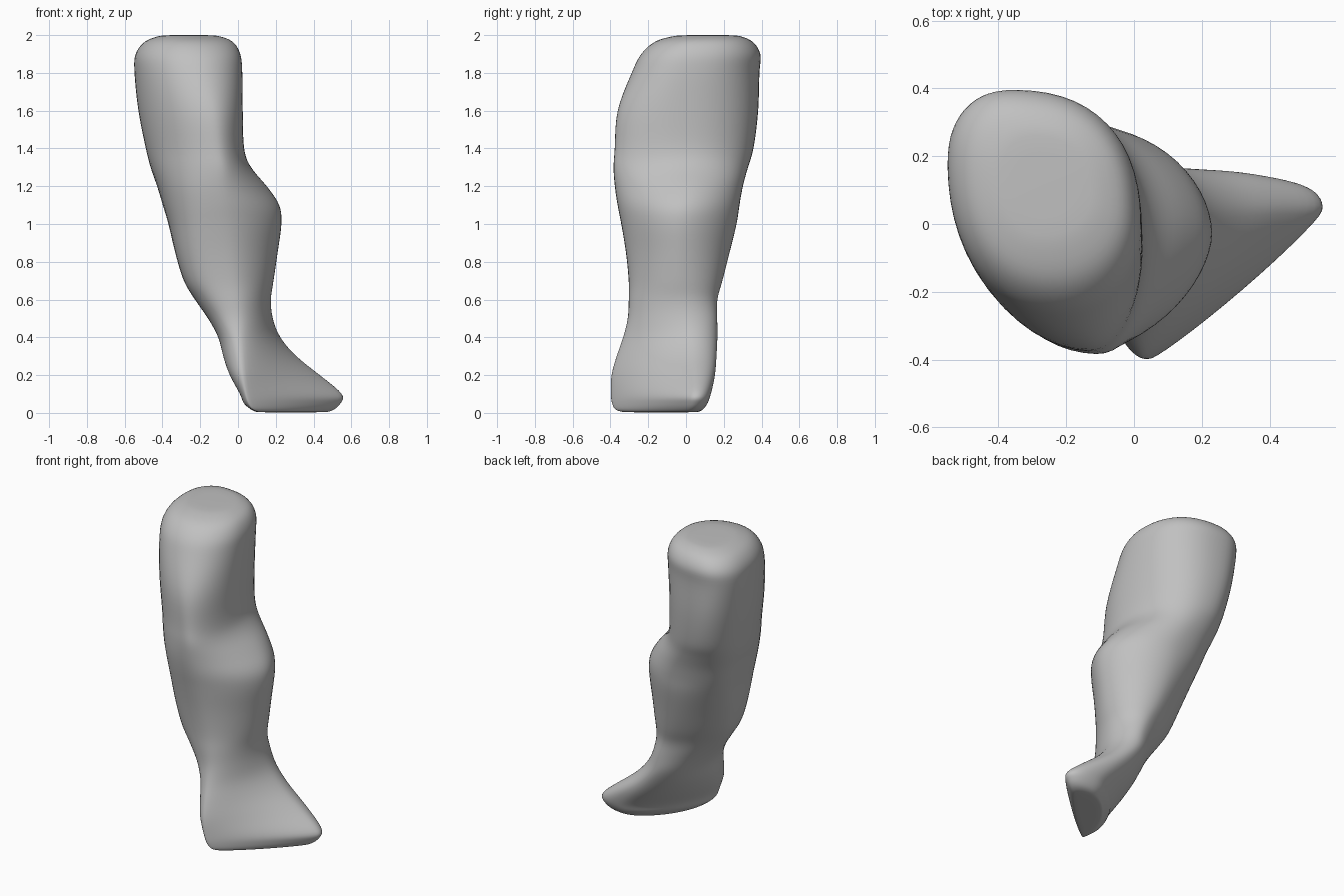
import bpy
import bmesh
from math import cos, sin, pi

cube = bpy.data.objects.get("Cube")
if cube:
    bpy.data.objects.remove(cube, do_unlink=True)

STEPS_UP = 5       # interpolated rings between two sections
STEPS_ROUND = 14   # points in each quarter of a ring

# Outer limits of each section: height, left x, right x, front y, back y
LIMITS = [
    (.003, .1, .47, -.33, .06),
    (.017, .07, .51, -.375, .09),
    (.05, .03, .545, -.393, .115),
    (.1, .01, .555, -.4, .133),
    (.2, -.045, .435, -.397, .155),
    (.3, -.08, .31, -.37, .163),
    (.4, -.105, .225, -.335, .168),
    (.5, -.16, .185, -.31, .167),
    (.6, -.23, .175, -.305, .167),
    (.7, -.29, .19, -.305, .195),
    (.85, -.335, .212, -.32, .233),
    (1, -.37, .233, -.345, .27),
    (1.1, -.4, .222, -.365, .285),
    (1.2, -.43, .155, -.38, .303),
    (1.3, -.465, .07, -.387, .33),
    (1.4, -.49, .033, -.38, .36),
    (1.6, -.53, .027, -.367, .385),
    (1.8, -.55, .025, -.29, .39),
    (1.9, -.545, .015, -.24, .397),
    (1.97, -.49, -.03, -.16, .35),
    (2, -.4, -.12, -.04, .27),
]

# Where the limits are touched: y at left, y at right, x at front, x at back
TOUCH = [
    (-.25, .01, .12, .36),
    (-.28, .025, .08, .38),
    (-.29, .035, .06, .38),
    (-.29, .04, .045, .37),
    (-.25, .045, .03, .28),
    (-.18, .04, .02, .18),
    (-.12, .03, .01, .1),
    (-.08, 0, 0, .07),
    (-.06, -.02, -.02, .03),
    (-.05, -.03, -.04, -.01),
    (-.02, -.03, -.06, -.05),
    (.03, -.03, -.08, -.08),
    (.05, -.02, -.09, -.1),
    (.06, 0, -.1, -.15),
    (.08, -.02, -.1, -.22),
    (.09, -.06, -.12, -.28),
    (.12, -.06, -.15, -.33),
    (.17, -.01, -.21, -.35),
    (.17, .02, -.23, -.35),
    (.16, .05, -.25, -.33),
    (.14, .08, -.27, -.29),
]

# Fullness of the quarters: back right, back left, front left, front right
# (one is a straight line, two an ellipse)
FULLNESS = [
    (2.3, 1.5, 2, 1.1),
    (2.4, 1.5, 2, 1.1),
    (2.5, 1.55, 2, 1.1),
    (2.5, 1.55, 2, 1.1),
    (2.3, 1.65, 2, 1.15),
    (2.1, 1.7, 2, 1.3),
    (2, 1.7, 2.2, 1.5),
    (2, 1.65, 2.4, 1.7),
    (2, 1.55, 2.5, 1.8),
    (2, 1.55, 2.7, 1.75),
    (1.9, 1.7, 2.8, 1.7),
    (1.85, 1.95, 2.7, 1.7),
    (1.85, 2.2, 2.5, 1.7),
    (1.85, 2.3, 2.3, 1.75),
    (2, 2.3, 2.1, 1.85),
    (2.2, 2.3, 1.95, 1.95),
    (2.3, 2.3, 1.9, 2.05),
    (2.3, 2.35, 2.1, 2.1),
    (2.3, 2.35, 2.1, 2.1),
    (2.3, 2.3, 2.1, 2.1),
    (2.3, 2.3, 2.1, 2.1),
]


def blend(a, b, c, d, t):
    """Smooth curve from b to c, guided by the neighbours a and d."""
    return b + t / 2 * (c - a + t * (2 * a - 5 * b + 4 * c - d
                                     + t * (3 * (b - c) + d - a)))


def smooth_sections(rows):
    last = len(rows) - 1
    result = []
    for i in range(last):
        near = [rows[min(max(i + k, 0), last)] for k in (-1, 0, 1, 2)]
        for s in range(STEPS_UP):
            result.append([blend(*v, s / STEPS_UP) for v in zip(*near)])
    return result + [rows[last]]


def ring(row):
    """Four rounded quarters joining the four touching points."""
    z, left, right, front, back = row[:5]
    left_y, right_y, front_x, back_x = row[5:9]
    quarters = [
        (right, right_y, back_x, back),
        (left, left_y, back_x, back),
        (left, left_y, front_x, front),
        (right, right_y, front_x, front),
    ]
    points = []
    for q, (side_x, side_y, end_x, end_y) in enumerate(quarters):
        power = 2 / row[9 + q]
        for s in range(STEPS_ROUND):
            angle = (q + s / STEPS_ROUND) * pi / 2
            u = abs(cos(angle)) ** power
            v = abs(sin(angle)) ** power
            points.append((end_x + (side_x - end_x) * u,
                           side_y + (end_y - side_y) * v, z))
    return points


# Leg and foot as one lofted skin
bm = bmesh.new()
rows = smooth_sections([a + b + c for a, b, c in zip(LIMITS, TOUCH, FULLNESS)])
loops = [[bm.verts.new(p) for p in ring(row)] for row in rows]
for low, high in zip(loops, loops[1:]):
    for i in range(len(low)):
        j = (i + 1) % len(low)
        bm.faces.new((low[i], low[j], high[j], high[i]))

# Closed sole and top
for loop in (loops[0][::-1], loops[-1]):
    cap = bm.faces.new(loop)
    bmesh.ops.inset_region(bm, faces=[cap], thickness=.03)
    bmesh.ops.poke(bm, faces=[cap])
bmesh.ops.recalc_face_normals(bm, faces=bm.faces)

mesh = bpy.data.meshes.new("leg")
bm.to_mesh(mesh)
bm.free()
leg = bpy.data.objects.new("leg", mesh)
bpy.context.collection.objects.link(leg)

# Soften the joins between quarters
relax = leg.modifiers.new("relax", "SMOOTH")
relax.factor = .5
relax.iterations = 10

# Plain grey clay
clay = bpy.data.materials.new("grey clay")
clay.use_nodes = True
grey = (.53, .53, .53, 1)
clay.diffuse_color = grey
clay.node_tree.nodes["Principled BSDF"].inputs["Base Color"].default_value = grey
mesh.materials.append(clay)

bpy.context.view_layer.objects.active = leg
leg.select_set(True)
bpy.ops.object.shade_smooth()
